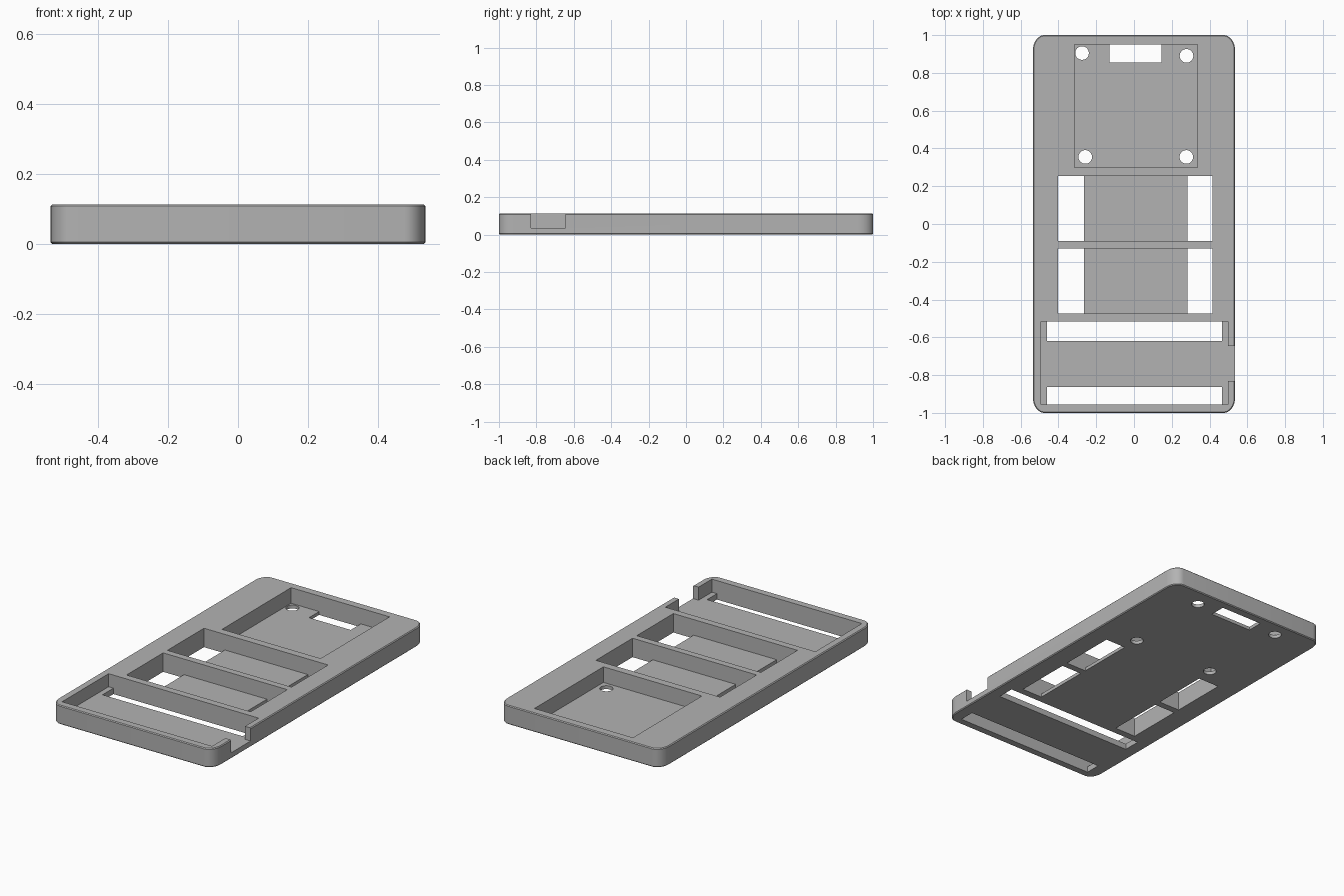
import bpy, bmesh, math

if "Cube" in bpy.data.objects:
    bpy.data.objects.remove(bpy.data.objects["Cube"], do_unlink=True)

HX, HY, H = 0.535, 1.0, 0.113      # half width, half length, height
RX, RY = 0.06, 0.08                # corner radii
FLOOR, LOW_FLOOR = 0.02, 0.035     # pocket floor heights

grey = bpy.data.materials.new("plain grey")
grey.use_nodes = True
grey.diffuse_color = (0.45, 0.45, 0.45, 1)
grey.node_tree.nodes["Principled BSDF"].inputs["Base Color"].default_value = (0.45, 0.45, 0.45, 1)


def finish(name, bm):
    bmesh.ops.recalc_face_normals(bm, faces=bm.faces)
    mesh = bpy.data.meshes.new(name)
    bm.to_mesh(mesh)
    bm.free()
    mesh.materials.append(grey)
    obj = bpy.data.objects.new(name, mesh)
    bpy.context.collection.objects.link(obj)
    return obj


def outline(inset):
    """Rounded rectangle, moved inwards by inset."""
    points = []
    for quarter, (sx, sy) in enumerate([(1, 1), (-1, 1), (-1, -1), (1, -1)]):
        for step in range(9):
            a = math.radians(90 * quarter + 90 * step / 8)
            points.append((sx * (HX - RX) + (RX - inset) * math.cos(a),
                           sy * (HY - RY) + (RY - inset) * math.sin(a)))
    return points


# Tray body: stacked outlines with a fine softened rim
bm = bmesh.new()
rings = []
for inset, z in [(0.005, 0), (0, 0.005), (0, H - 0.005), (0.005, H)]:
    rings.append([bm.verts.new((x, y, z)) for x, y in outline(inset)])
for low, high in zip(rings, rings[1:]):
    n = len(low)
    for i in range(n):
        j = (i + 1) % n
        bm.faces.new((low[i], low[j], high[j], high[i]))
bm.faces.new(rings[0])
bm.faces.new(rings[-1])
tray = finish("tray_body", bm)


def cut(cutter):
    """Subtract a cutter from the tray and discard it."""
    cutter.hide_render = True
    mod = tray.modifiers.new("cut", "BOOLEAN")
    mod.operation = "DIFFERENCE"
    mod.solver = "EXACT"
    mod.object = cutter
    bpy.context.view_layer.objects.active = tray
    bpy.ops.object.modifier_apply(modifier=mod.name)
    bpy.data.objects.remove(cutter, do_unlink=True)


def cut_box(name, x0, x1, y0, y1, bottom=-0.1, top=0.2):
    bm = bmesh.new()
    bmesh.ops.create_cube(bm, size=1)
    for v in bm.verts:
        v.co = (x1 if v.co.x > 0 else x0,
                y1 if v.co.y > 0 else y0,
                top if v.co.z > 0 else bottom)
    cut(finish(name, bm))


def cut_hole(name, x, y, radius):
    bm = bmesh.new()
    bmesh.ops.create_cone(bm, cap_ends=True, segments=32, radius1=radius,
                          radius2=radius, depth=0.5)
    bmesh.ops.translate(bm, verts=bm.verts, vec=(x, y, 0))
    cut(finish(name, bm))


# Square rear pocket with a connector window and four screw holes
cut_box("rear_pocket", -0.315, 0.335, 0.30, 0.95, FLOOR)
cut_box("connector_window", -0.13, 0.145, 0.855, 0.95)
for x, y in [(-0.275, 0.905), (0.278, 0.89), (-0.258, 0.355), (0.277, 0.355)]:
    cut_hole("screw_hole", x, y, 0.036)

# Two middle pockets, open at both ends
for y0, y1 in [(-0.09, 0.255), (-0.475, -0.13)]:
    cut_box("middle_pocket", -0.265, 0.282, y0, y1, FLOOR)
    cut_box("end_opening", -0.403, -0.265, y0, y1)
    cut_box("end_opening", 0.282, 0.416, y0, y1)

# Wide front pocket, its two long slots and the side notch
cut_box("front_pocket", -0.492, 0.498, -0.955, -0.517, LOW_FLOOR)
for y0, y1 in [(-0.62, -0.517), (-0.955, -0.863)]:
    cut_box("long_slot", -0.46, 0.465, y0, y1)
cut_box("side_notch", 0.45, 0.6, -0.83, -0.645, LOW_FLOOR)

# Smooth corners, sharp edges
bpy.ops.object.select_all(action="DESELECT")
tray.select_set(True)
bpy.context.view_layer.objects.active = tray
bpy.ops.object.shade_smooth_by_angle(angle=math.radians(30))
